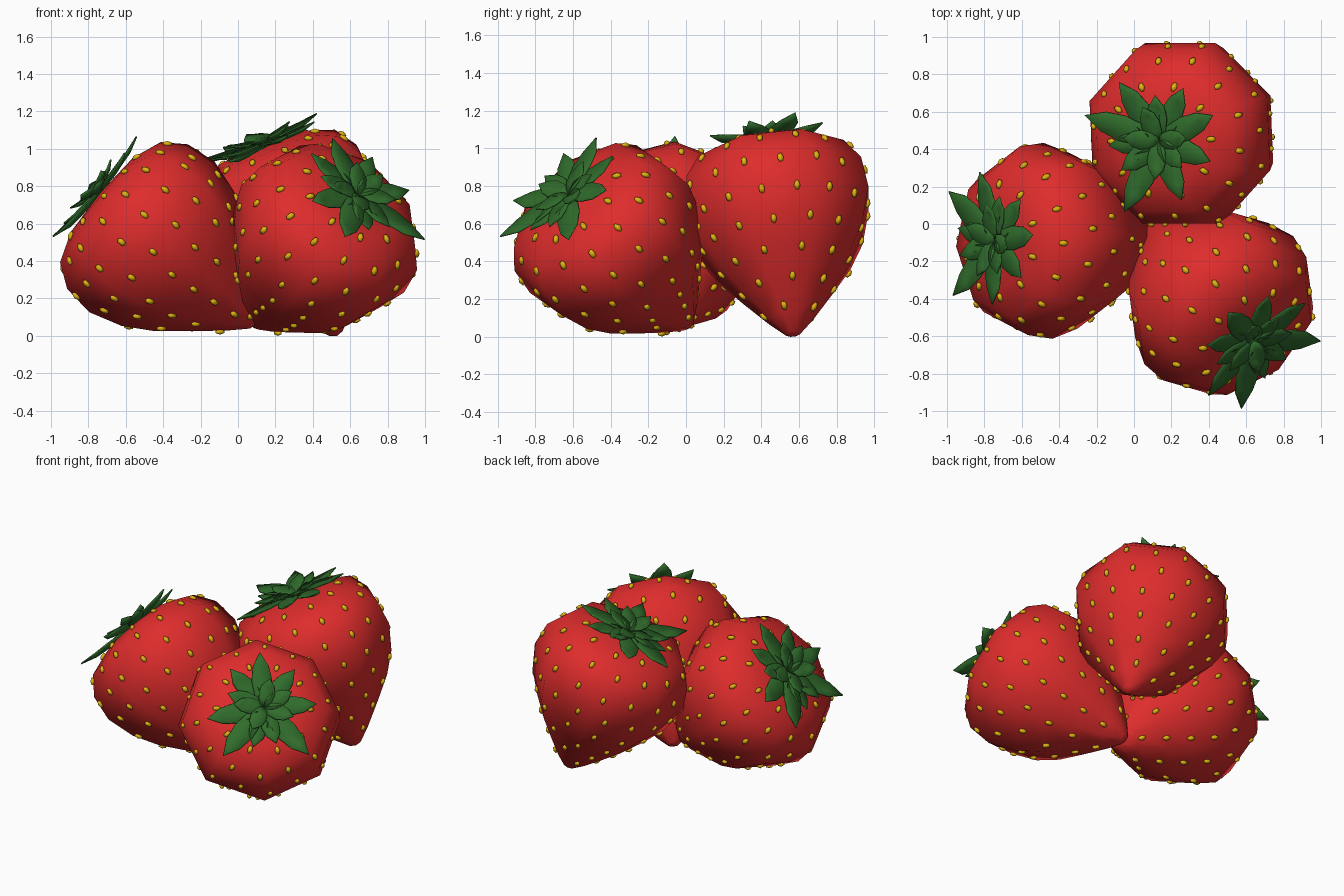
import bpy, bmesh, math
from mathutils import Vector, Matrix

if "Cube" in bpy.data.objects:
    bpy.data.objects.remove(bpy.data.objects["Cube"])

SIDES = 8
# fruit profile: (radius, height from the tip)
PROFILE = [(0.04, 0.015), (0.125, 0.10), (0.255, 0.25), (0.38, 0.40), (0.47, 0.55),
           (0.525, 0.73), (0.505, 0.90), (0.42, 1.02), (0.26, 1.08)]
TIP, CROWN = 0.0, 1.095


def material(name, color):
    m = bpy.data.materials.new(name)
    m.diffuse_color = (*color, 1)
    m.use_nodes = True
    m.node_tree.nodes["Principled BSDF"].inputs["Base Color"].default_value = m.diffuse_color
    return m


def finish(bm, name, mat):
    me = bpy.data.meshes.new(name)
    bm.to_mesh(me)
    bm.free()
    me.materials.append(mat)
    for p in me.polygons:
        p.use_smooth = True
    return me


def fruit_mesh(mat):
    bm = bmesh.new()
    rings = []
    for r, z in PROFILE:
        rings.append([bm.verts.new((r * math.cos(a), r * math.sin(a), z))
                      for a in (math.tau * i / SIDES for i in range(SIDES))])
    tip, top = bm.verts.new((0, 0, TIP)), bm.verts.new((0, 0, CROWN))
    for i in range(SIDES):
        j = (i + 1) % SIDES
        bm.faces.new((tip, rings[0][j], rings[0][i]))
        bm.faces.new((rings[-1][i], rings[-1][j], top))
        for a, b in zip(rings, rings[1:]):
            bm.faces.new((a[i], a[j], b[j], b[i]))
    return finish(bm, "fruit", mat)


def profile_at(d):
    """Radius, height and slope at distance d along the profile."""
    pts = [Vector(p) for p in PROFILE]
    for a, b in zip(pts, pts[1:]):
        step = (b - a).length
        if d <= step:
            p = a.lerp(b, d / step)
            return p.x, p.y, (b - a).normalized()
        d -= step
    return pts[-1].x, pts[-1].y, (pts[-1] - pts[-2]).normalized()


def seeds_mesh(mat):
    bm = bmesh.new()
    half = math.pi / SIDES
    for row in range(8):
        r, z, t = profile_at(0.16 + row * 0.165)
        n = max(5, round(math.tau * r / 0.2))
        for k in range(n):
            a = math.tau * (k + 0.5 * (row % 2) + 0.13 * row) / n
            # pull the seed onto the flat side of the octagon
            rr = r * math.cos(half) / math.cos(a % (2 * half) - half)
            radial = Vector((math.cos(a), math.sin(a), 0))
            along = radial * t.x + Vector((0, 0, t.y))
            out = radial * t.y - Vector((0, 0, t.x))
            side = along.cross(out)
            rot = Matrix((side, along, out)).transposed().to_4x4()
            pos = radial * rr + Vector((0, 0, z)) + out * 0.006
            bmesh.ops.create_icosphere(
                bm, subdivisions=1, radius=1,
                matrix=Matrix.Translation(pos) @ rot @ Matrix.Diagonal((0.018, 0.029, 0.015, 1)))
    return finish(bm, "seeds", mat)


# leaves of the crown: (angle in degrees, length)
LEAVES = [(39, 0.43), (90, 0.34), (138, 0.32), (181, 0.36), (218, 0.33),
          (247, 0.25), (280, 0.38), (318, 0.43), (342, 0.28), (14, 0.26)]
INNER = [(65, 0.2), (115, 0.2), (165, 0.18), (265, 0.2), (330, 0.18)]
# leaf outline: (fraction of length, half width, lift)
LEAF = [(0.02, 0.03, 0.0), (0.25, 0.06, 0.02), (0.5, 0.072, 0.025), (0.75, 0.056, 0.028)]


def crown_mesh(mat):
    bm = bmesh.new()

    def leaf(angle, length, base, extra):
        rot = Matrix.Rotation(math.radians(angle), 3, 'Z')

        def v(x, y, z):
            return bm.verts.new(rot @ Vector((x, y, z)))
        rows = []
        for f, w, h in LEAF:
            z = base + h + extra * f
            w *= 0.55 + length
            rows.append([v(f * length, -w, z), v(f * length, 0, z - w * 0.3), v(f * length, w, z)])
        end = v(length, 0, base + 0.04 + extra)
        for a, b in zip(rows, rows[1:]):
            for i in (0, 1):
                bm.faces.new((a[i], b[i], b[i + 1], a[i + 1]))
        for i in (0, 1):
            bm.faces.new((rows[-1][i], end, rows[-1][i + 1]))

    for i, (a, l) in enumerate(LEAVES):
        leaf(a, l, 1.09 + 0.008 * (i % 2), 0.0)
    for a, l in INNER:
        leaf(a, l, 1.105, 0.02)
    return finish(bm, "leaf_crown", mat)


parts = {
    "fruit": fruit_mesh(material("red", (0.73, 0.025, 0.025))),
    "seeds": seeds_mesh(material("gold", (0.75, 0.45, 0.005))),
    "leaf_crown": crown_mesh(material("green", (0.03, 0.15, 0.025))),
}

# each berry: tip position, direction from tip to crown, roll in degrees
BERRIES = {
    "left": ((0.10, -0.09, 0.06), (-0.765, 0.0, 0.64), 4),
    "front": ((0.085, 0.02, 0.055), (0.50, -0.58, 0.63), 0),
    "back": ((0.53, 0.57, 0.0), (-0.36, -0.115, 0.925), 6),
}
for label, (tip, axis, roll) in BERRIES.items():
    n = Vector(axis).normalized()
    right = Vector((0, 0, 1)).cross(n).normalized()
    down = right.cross(n)
    frame = (Matrix.Translation(tip) @ Matrix((down, right, n)).transposed().to_4x4()
             @ Matrix.Rotation(math.radians(roll), 4, 'Z'))
    for part, mesh in parts.items():
        ob = bpy.data.objects.new(f"{label}_{part}", mesh)
        ob.matrix_world = frame
        bpy.context.collection.objects.link(ob)
        if part == "leaf_crown":
            sol = ob.modifiers.new("thickness", 'SOLIDIFY')
            sol.thickness = 0.008
            sol.offset = 0
